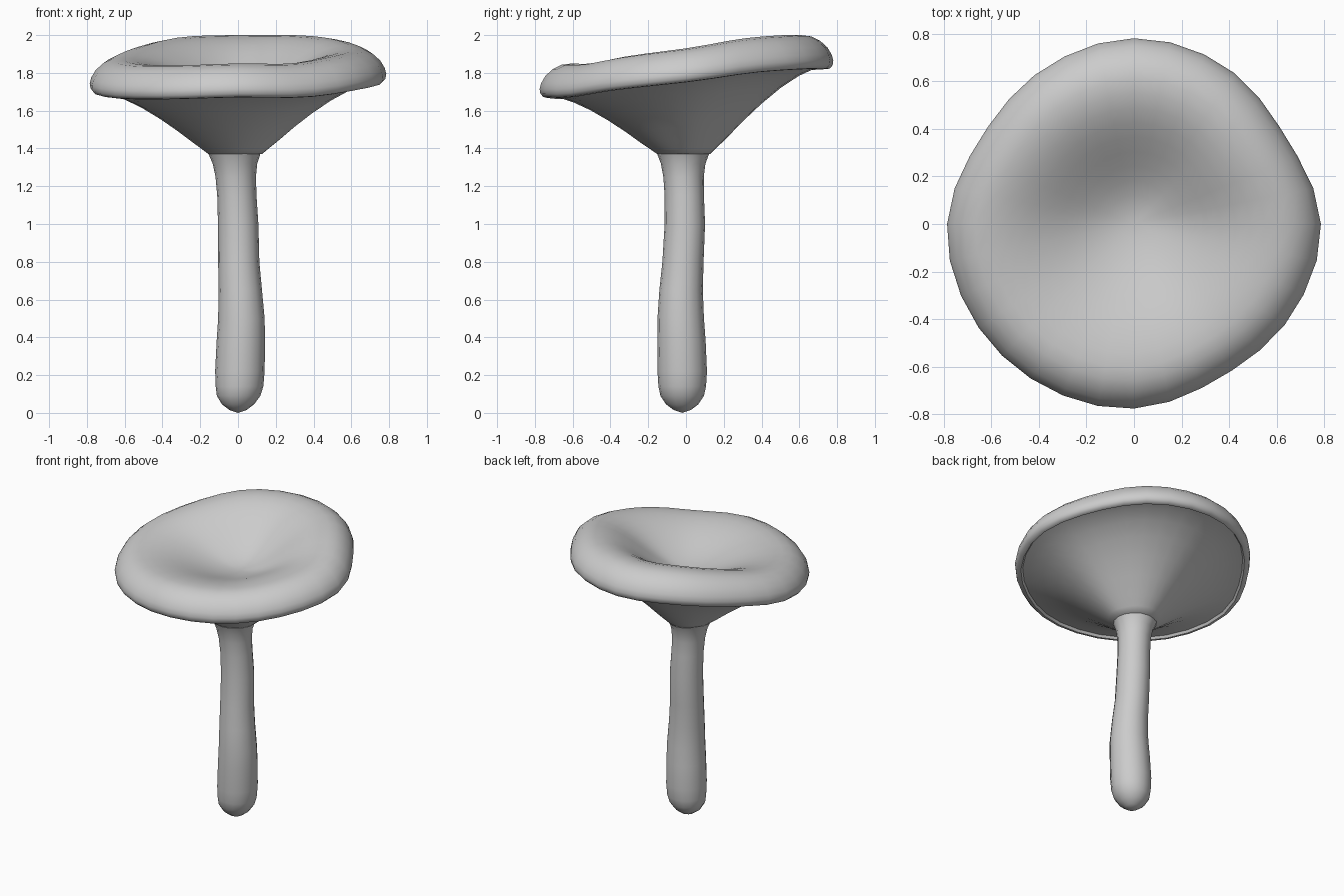
import bpy, bmesh, math

if "Cube" in bpy.data.objects:
    bpy.data.objects.remove(bpy.data.objects["Cube"])

# Rim outline radius and rim lower-edge height, every 30 degrees from +x
RADIUS = [.785, .735, .765, .78, .755, .738, .785, .785, .78, .775, .74, .765]
HEIGHT = [1.75, 1.80, 1.82, 1.82, 1.81, 1.76, 1.70, 1.665, 1.66, 1.67, 1.67, 1.71]


def periodic(vals, a):
    """Catmull-Rom interpolation around the circle."""
    n = len(vals)
    f = (a / (2 * math.pi)) * n
    i = math.floor(f)
    t = f - i
    p0, p1, p2, p3 = (vals[(i + k) % n] for k in (-1, 0, 1, 2))
    return p1 + .5 * t * (p2 - p0 + t * (2*p0 - 5*p1 + 4*p2 - p3 + t * (3*(p1 - p2) + p3 - p0)))


def loft(name, rings, start, end):
    """Skin a list of rings, closing both ends with a fan to a point."""
    bm = bmesh.new()
    rows = [[bm.verts.new(p) for p in ring] for ring in rings]
    n = len(rows[0])
    for a, b in zip(rows, rows[1:]):
        for i in range(n):
            j = (i + 1) % n
            bm.faces.new((a[i], a[j], b[j], b[i]))
    for point, row in ((start, rows[0]), (end, rows[-1])):
        tip = bm.verts.new(point)
        for i in range(n):
            bm.faces.new((tip, row[i], row[(i + 1) % n]))
    bmesh.ops.recalc_face_normals(bm, faces=bm.faces[:])
    me = bpy.data.meshes.new(name)
    bm.to_mesh(me)
    bm.free()
    ob = bpy.data.objects.new(name, me)
    bpy.context.collection.objects.link(ob)
    bpy.ops.object.select_all(action='DESELECT')
    ob.select_set(True)
    bpy.context.view_layer.objects.active = ob
    bpy.ops.object.shade_smooth_by_angle(angle=math.radians(55))
    return ob


# Cap: dished top, rolled rim, funnel-shaped underside
SIDES = 32
FLOOR, NECK = 1.72, 1.37
angles = [2 * math.pi * i / SIDES for i in range(SIDES)]


def cap_ring(frac, zfun, dx=0, dy=0):
    return [(math.cos(a) * periodic(RADIUS, a) * frac + dx,
             math.sin(a) * periodic(RADIUS, a) * frac + dy,
             zfun(periodic(HEIGHT, a))) for a in angles]


rings = []
for k in range(1, 11):                      # dish
    f = .078 * k
    w = .5 - .5 * math.cos(math.pi * k / 10)
    rings.append(cap_ring(f, lambda h: FLOOR + (h + .18 - FLOOR) * w))
for f, dz in ((.85, .173), (.91, .15), (.96, .115), (.99, .075), (1, .045),
              (.995, .02), (.975, .003), (.95, 0), (.935, .015)):   # rim
    rings.append(cap_ring(f, lambda h: h + dz))
for f, w in ((.88, 1.01), (.77, .92), (.65, .78), (.52, .59), (.4, .39),
             (.29, .19), (.22, .07), (.18, 0)):                     # underside
    s = 1 - f
    rings.append(cap_ring(f, lambda h: NECK + (h - NECK) * w, -.018 * s, -.015 * s))
loft("mushroom_cap", rings, (0, 0, FLOOR), (-.018, -.015, NECK))

# Stem: slightly wavering stalk with a rounded foot (z, x, y, radius)
STEM = [(.015, 0, -.02, .045), (.045, 0, -.02, .085), (.09, .003, -.02, .115),
        (.14, .008, -.02, .126), (.22, .01, -.02, .131), (.38, .015, -.024, .128),
        (.5, .018, -.028, .123), (.65, .012, -.026, .115), (.8, .004, -.016, .109),
        (1, .001, -.006, .107), (1.15, -.006, -.009, .104), (1.25, -.012, -.013, .107),
        (1.32, -.016, -.015, .118), (1.37, -.019, -.015, .137), (1.40, -.019, -.015, .15)]
stem = [[(x + r * math.cos(a), y + r * math.sin(a), z) for a in angles[::2]]
        for z, x, y, r in STEM]
loft("mushroom_stem", stem, (0, -.02, 0), (-.019, -.015, 1.42))
